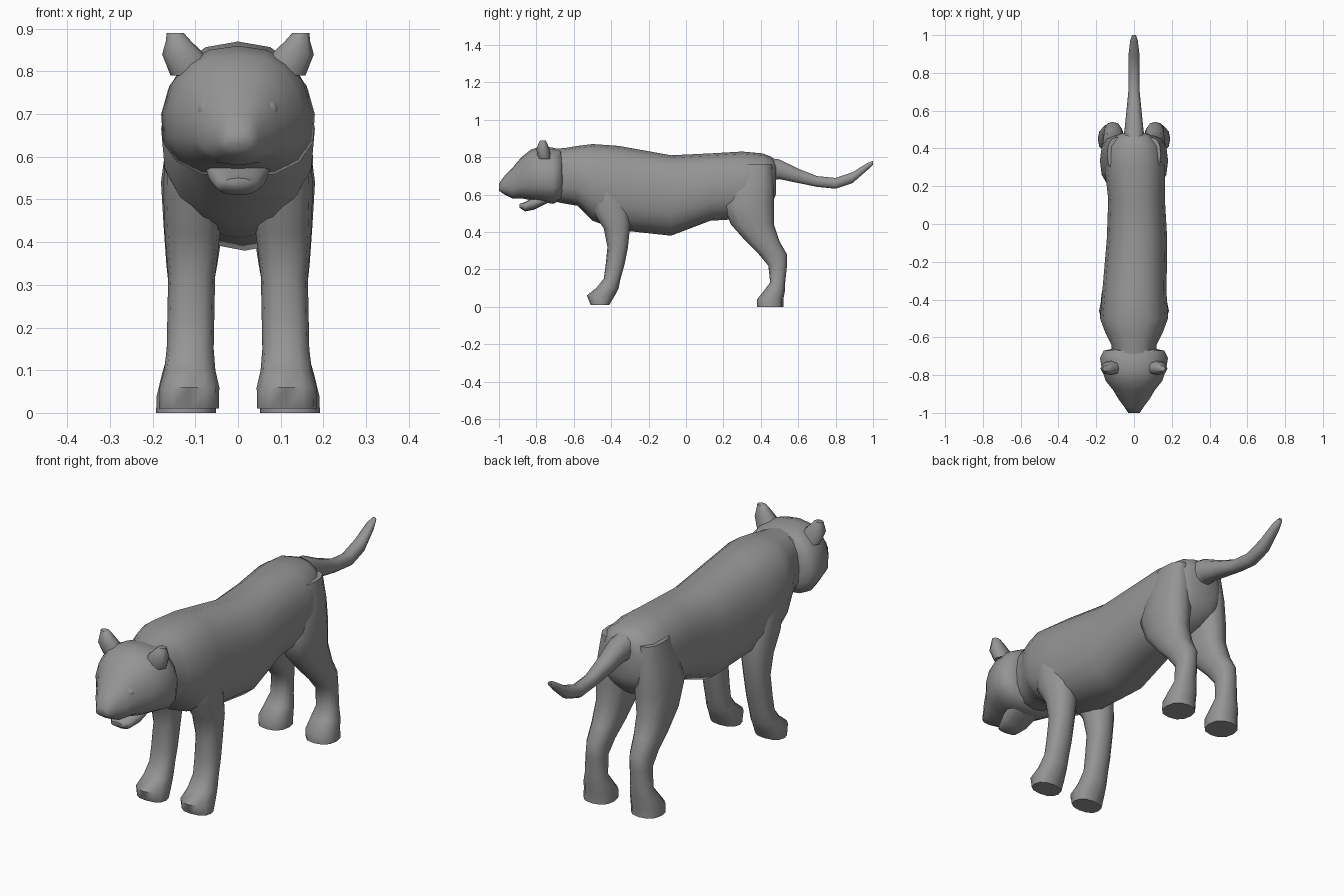
import bpy
import math

cube = bpy.data.objects.get("Cube")
if cube:
    bpy.data.objects.remove(cube, do_unlink=True)

coat = bpy.data.materials.new("coat_grey")
coat.use_nodes = True
GREY = (0.3, 0.3, 0.3, 1)
coat.diffuse_color = GREY
coat.node_tree.nodes["Principled BSDF"].inputs["Base Color"].default_value = GREY


def loft(name, rings):
    """Skin a closed tube through rings of points and smooth its shading."""
    sides = len(rings[0])
    verts = [point for ring in rings for point in ring]
    faces = [tuple(reversed(range(sides))),
             tuple(range(len(verts) - sides, len(verts)))]
    for start in range(0, len(verts) - sides, sides):
        for i in range(sides):
            a, b = start + i, start + (i + 1) % sides
            faces.append((a, b, b + sides, a + sides))
    mesh = bpy.data.meshes.new(name)
    mesh.from_pydata(verts, [], faces)
    mesh.materials.append(coat)
    obj = bpy.data.objects.new(name, mesh)
    bpy.context.collection.objects.link(obj)
    bpy.ops.object.select_all(action="DESELECT")
    obj.select_set(True)
    bpy.context.view_layer.objects.active = obj
    bpy.ops.object.mode_set(mode="EDIT")
    bpy.ops.mesh.select_all(action="SELECT")
    bpy.ops.mesh.normals_make_consistent(inside=False)
    bpy.ops.object.mode_set(mode="OBJECT")
    bpy.ops.object.shade_smooth_by_angle(angle=math.radians(60))


def outline(sides, square=0.85):
    """Unit oval with slightly filled corners."""
    points = []
    for i in range(sides):
        turn = math.tau * i / sides
        points.append([math.copysign(abs(value) ** square, value)
                       for value in (math.cos(turn), math.sin(turn))])
    return points


def lengthwise(name, rows, sides=16, taper=0.0, bend=0.0):
    """Rows run front to back: y, top, bottom, half width."""
    rings = []
    for y, top, low, half in rows:
        middle, tall = (top + low) / 2, (top - low) / 2
        sway = bend * max(0, 1 - abs(y) / 0.4)
        rings.append([(sway + half * c * (1 - taper * s), y, middle + tall * s)
                      for c, s in outline(sides)])
    loft(name, rings)


def upright(name, rows, centre, lean, sides=12):
    """Rows run upward: z, front y, back y, half width."""
    rings = []
    for z, front, back, half in rows:
        x, y, deep = centre + lean * z, (front + back) / 2, (back - front) / 2
        rings.append([(x + half * c, y + deep * s, z) for c, s in outline(sides)])
    loft(name, rings)


# Trunk from neck to rump, swaying a little to one side
lengthwise("body", [
    (-0.74, 0.84, 0.57, 0.11),
    (-0.64, 0.85, 0.55, 0.12),
    (-0.58, 0.86, 0.54, 0.15),
    (-0.5, 0.87, 0.46, 0.18),
    (-0.36, 0.86, 0.41, 0.17),
    (-0.08, 0.81, 0.38, 0.16),
    (0.13, 0.82, 0.46, 0.15),
    (0.3, 0.83, 0.47, 0.16),
    (0.41, 0.82, 0.5, 0.15),
    (0.46, 0.8, 0.55, 0.11),
    (0.48, 0.77, 0.6, 0.07),
], taper=0.05, bend=0.02)

# Head with broad cheeks and a tapering muzzle
lengthwise("head", [
    (-1, 0.66, 0.62, 0.03),
    (-0.97, 0.7, 0.6, 0.05),
    (-0.93, 0.74, 0.58, 0.08),
    (-0.88, 0.8, 0.58, 0.11),
    (-0.83, 0.84, 0.57, 0.15),
    (-0.77, 0.86, 0.56, 0.17),
    (-0.71, 0.85, 0.55, 0.18),
    (-0.67, 0.84, 0.57, 0.16),
    (-0.66, 0.8, 0.6, 0.11),
], taper=0.1)

# Lower jaw, slightly open
lengthwise("lower_jaw", [
    (-0.89, 0.55, 0.53, 0.03),
    (-0.86, 0.56, 0.51, 0.05),
    (-0.81, 0.59, 0.52, 0.07),
    (-0.73, 0.62, 0.56, 0.08),
], sides=12)

# Tail dipping and curling up to the tip
lengthwise("tail", [
    (0.43, 0.8, 0.67, 0.06),
    (0.5, 0.79, 0.68, 0.05),
    (0.6, 0.74, 0.66, 0.04),
    (0.7, 0.7, 0.64, 0.03),
    (0.8, 0.69, 0.63, 0.03),
    (0.89, 0.72, 0.66, 0.03),
    (0.97, 0.77, 0.73, 0.02),
    (1, 0.78, 0.76, 0.01),
], sides=10)

for side, label in ((1, "left"), (-1, "right")):
    # Ear leaning outward to a blunt tip
    upright("ear_" + label, [
        (0.79, -0.79, -0.72, 0.05),
        (0.84, -0.8, -0.73, 0.05),
        (0.87, -0.79, -0.74, 0.03),
        (0.89, -0.78, -0.75, 0.02),
    ], side * -0.2, side * 0.39, sides=8)

    # Eye set in the slope of the face
    bpy.ops.mesh.primitive_uv_sphere_add(segments=12, ring_count=8, radius=0.025,
                                         location=(side * 0.07, -0.89, 0.71))
    eye = bpy.context.object
    eye.name = "eye_" + label
    eye.data.materials.append(coat)
    bpy.ops.object.shade_smooth()

    # Front leg from sole to shoulder
    upright("front_leg_" + label, [
        (0.01, -0.51, -0.41, 0.07),
        (0.06, -0.53, -0.38, 0.07),
        (0.1, -0.48, -0.36, 0.06),
        (0.15, -0.44, -0.35, 0.055),
        (0.22, -0.43, -0.33, 0.055),
        (0.32, -0.42, -0.31, 0.055),
        (0.42, -0.44, -0.3, 0.065),
        (0.51, -0.5, -0.3, 0.07),
        (0.61, -0.52, -0.33, 0.07),
        (0.73, -0.49, -0.37, 0.05),
    ], side * 0.115, side * -0.02)

    # Hind leg from sole to hip
    upright("hind_leg_" + label, [
        (0, 0.38, 0.52, 0.07),
        (0.04, 0.38, 0.52, 0.07),
        (0.09, 0.42, 0.53, 0.06),
        (0.13, 0.45, 0.53, 0.05),
        (0.22, 0.44, 0.54, 0.045),
        (0.28, 0.39, 0.54, 0.05),
        (0.35, 0.32, 0.5, 0.06),
        (0.44, 0.24, 0.47, 0.07),
        (0.54, 0.2, 0.47, 0.08),
        (0.65, 0.23, 0.47, 0.07),
        (0.76, 0.28, 0.46, 0.05),
    ], side * 0.122, side * -0.04)
